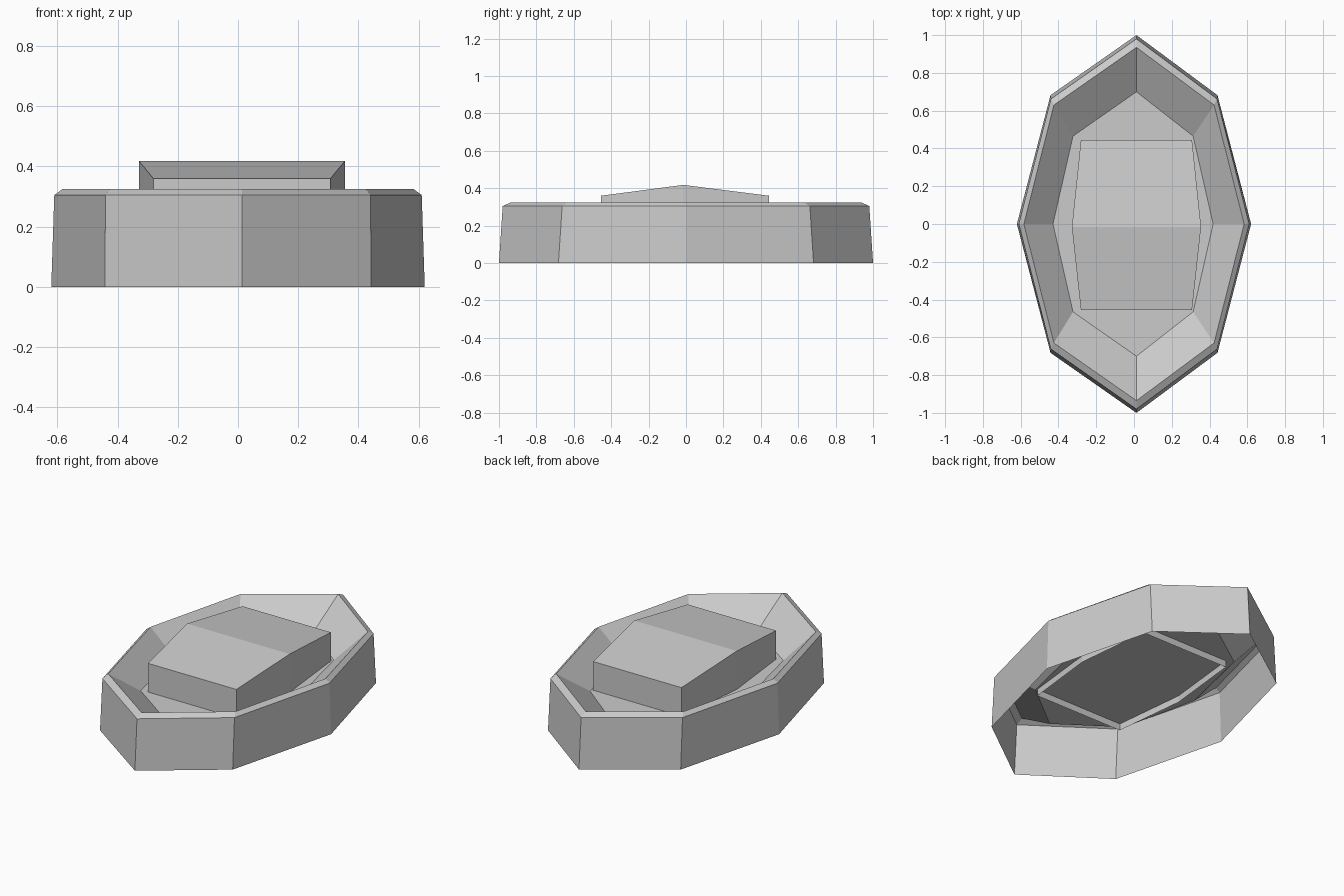
import bpy
import bmesh

cube = bpy.data.objects.get("Cube")
if cube:
    bpy.data.objects.remove(cube, do_unlink=True)

grey = bpy.data.materials.new("light grey")
grey.use_nodes = True
colour = (0.6, 0.6, 0.6, 1)
grey.diffuse_color = colour
grey.node_tree.nodes["Principled BSDF"].inputs["Base Color"].default_value = colour

RIDGE_X = 0.013  # the end points sit slightly off centre


def finish(bm, name):
    mesh = bpy.data.meshes.new(name)
    bm.to_mesh(mesh)
    bm.free()
    mesh.materials.append(grey)
    obj = bpy.data.objects.new(name, mesh)
    bpy.context.collection.objects.link(obj)
    return obj


def octagon(bm, side, end, corner_x, corner_y, z, shift=0.0):
    """Pointed eight-sided ring, counter-clockwise from the +x point."""
    points = [(side, 0), (corner_x, corner_y), (RIDGE_X - shift, end),
              (-corner_x, corner_y), (-side, 0), (-corner_x, -corner_y),
              (RIDGE_X - shift, -end), (corner_x, -corner_y)]
    return [bm.verts.new((x + shift, y, z)) for x, y in points]


def bridge(bm, lower, upper):
    n = len(lower)
    for i in range(n):
        j = (i + 1) % n
        bm.faces.new((lower[i], lower[j], upper[j], upper[i]))


# Open-bottomed setting: outer wall, bevelled rim, sloping bowl and floor
bm = bmesh.new()
rings = [octagon(bm, 0.62, 1.0, 0.442, 0.682, 0.0),
         octagon(bm, 0.61, 0.98, 0.44, 0.662, 0.305),
         octagon(bm, 0.583, 0.935, 0.424, 0.63, 0.325),
         octagon(bm, 0.424, 0.7, 0.318, 0.465, 0.187, -0.005)]
for lower, upper in zip(rings, rings[1:]):
    bridge(bm, lower, upper)
bm.faces.new(rings[-1])
finish(bm, "tray")

# Ridged centre block, open below and reaching just under the floor
bm = bmesh.new()
outline = [(0.342, -0.015, 0.418), (0.294, 0.445, 0.36), (-0.294, 0.445, 0.36),
           (-0.342, -0.015, 0.418), (-0.294, -0.455, 0.36), (0.294, -0.455, 0.36)]
top = [bm.verts.new((x + RIDGE_X, y, z)) for x, y, z in outline]
base = [bm.verts.new((v.co.x, v.co.y, 0.147)) for v in top]
bridge(bm, base, top)
bm.faces.new(top[:4])
bm.faces.new((top[3], top[4], top[5], top[0]))
finish(bm, "centre_block")
